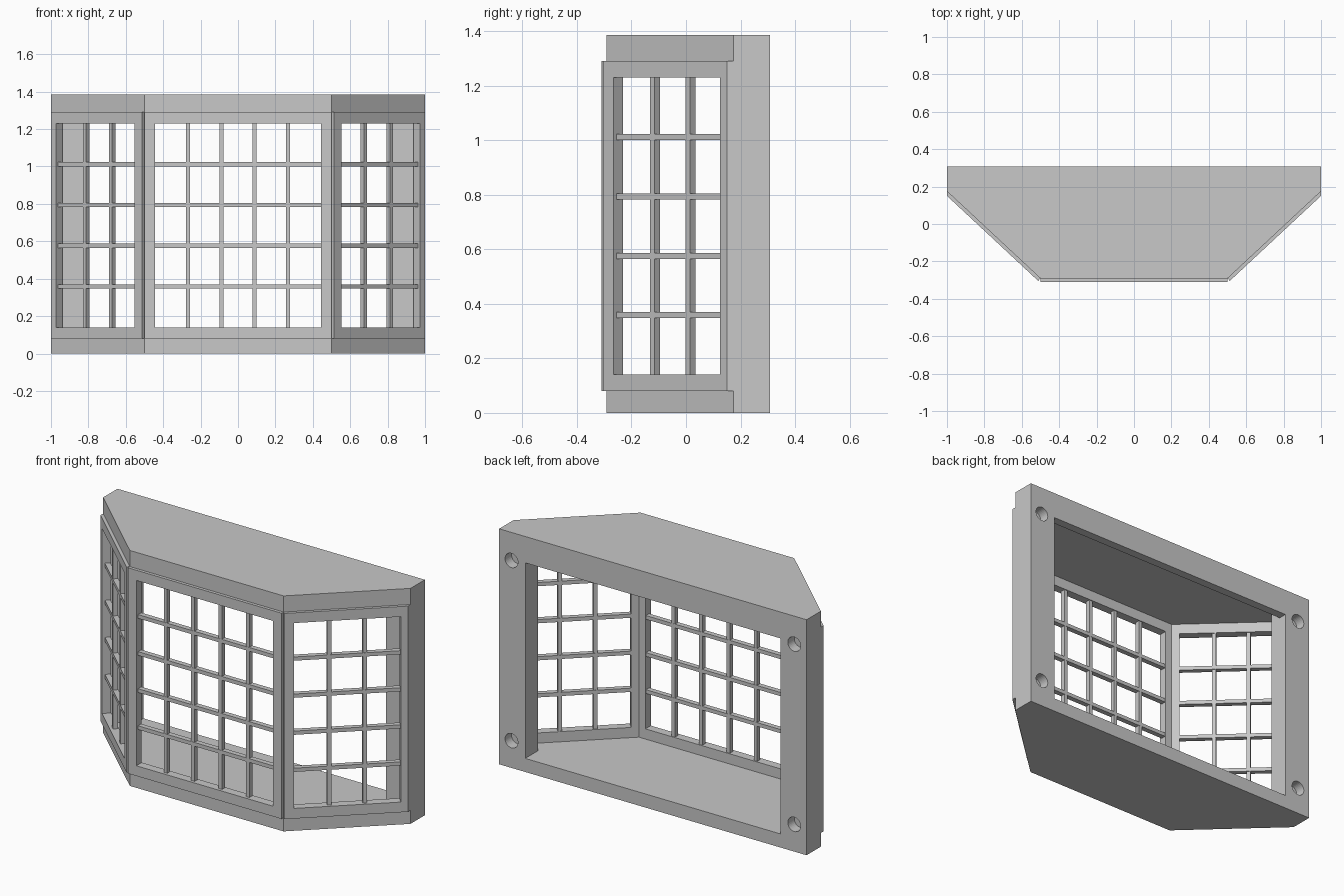
import bpy, bmesh, math
from mathutils import Vector

if "Cube" in bpy.data.objects:
    bpy.data.objects.remove(bpy.data.objects["Cube"])

grey = bpy.data.materials.new("light_grey")
grey.diffuse_color = (0.58, 0.58, 0.58, 1)
grey.use_nodes = True
grey.node_tree.nodes["Principled BSDF"].inputs["Base Color"].default_value = grey.diffuse_color

FLOOR, CEIL, TOP = 0.08, 1.29, 1.385      # slab levels
BACK, SIDE, FRONT = 0.308, 0.175, -0.291  # footprint depths
OUT, INN = -0.018, 0.032                  # frame depth outside / inside footprint line
STILE, RAIL, BAR = 0.055, 0.06, 0.022     # frame and glazing bar widths


def add_prism(bm, pts, z0, z1):
    """Extrude a plan outline between two heights."""
    lo = [bm.verts.new((x, y, z0)) for x, y in pts]
    hi = [bm.verts.new((x, y, z1)) for x, y in pts]
    n = len(pts)
    faces = [bm.faces.new(lo[::-1]), bm.faces.new(hi)]
    for i in range(n):
        j = (i + 1) % n
        faces.append(bm.faces.new((lo[i], lo[j], hi[j], hi[i])))
    bmesh.ops.recalc_face_normals(bm, faces=faces)


def make(name, prisms):
    bm = bmesh.new()
    for p in prisms:
        add_prism(bm, *p)
    me = bpy.data.meshes.new(name)
    bm.to_mesh(me)
    bm.free()
    me.materials.append(grey)
    ob = bpy.data.objects.new(name, me)
    bpy.context.collection.objects.link(ob)
    return ob


def rect(x0, x1, y0, y1):
    return [(x0, y0), (x1, y0), (x1, y1), (x0, y1)]


def window(name, a, b, panes, clip_x=None, flip=1):
    """Framed window running along the plan line a to b, with five rows of panes."""
    a, b = Vector(a), Vector(b)
    L = (b - a).length
    t = (b - a) / L
    n = Vector((-t.y, t.x))

    def plan(corners):
        return [((a + t * s + n * d).x * flip, (a + t * s + n * d).y) for s, d in corners]

    def end(d):
        return L if clip_x is None else (clip_x - a.x - n.x * d) / t.x

    s0, s1 = STILE, L - STILE
    z0, z1 = FLOOR + RAIL, CEIL - RAIL
    parts = [
        (plan(rect(0, s0, OUT, INN)), FLOOR, CEIL),
        (plan([(s1, OUT), (end(OUT), OUT), (end(INN), INN), (s1, INN)]), FLOOR, CEIL),
        (plan(rect(s0, s1, OUT, INN)), FLOOR, z0),
        (plan(rect(s0, s1, OUT, INN)), z1, CEIL),
    ]
    # glazing bars
    d0, d1 = OUT + 0.016, INN - 0.004
    for i in range(1, panes):
        s = s0 + (s1 - s0) * i / panes
        parts.append((plan(rect(s - BAR / 2, s + BAR / 2, d0 + 0.001, d1 - 0.001)), z0, z1))
    for i in range(1, 5):
        z = z0 + (z1 - z0) * i / 5
        parts.append((plan(rect(s0, s1, d0, d1)), z - BAR / 2, z + BAR / 2))
    return make(name, parts)


# floor and roof slabs
outline = [(-1, BACK), (-1, SIDE), (-0.5, FRONT), (0.5, FRONT), (1, SIDE), (1, BACK)]
make("floor_slab", [(outline, 0, FLOOR)])
make("roof_slab", [(outline, CEIL, TOP)])

# windows
window("front_window", (-0.5, FRONT), (0.5, FRONT), 5)
window("right_window", (0.5, FRONT), (1, SIDE), 3, clip_x=1)
window("left_window", (0.5, FRONT), (1, SIDE), 3, clip_x=1, flip=-1)

# lintel across the open back
make("back_lintel", [(rect(-0.83, 0.83, BACK - 0.05, BACK), CEIL - RAIL, CEIL)])

# back posts with blind fixing holes
for side, sx in (("right", 1), ("left", -1)):
    post = make(side + "_post", [(rect(min(0.83 * sx, sx), max(0.83 * sx, sx), 0.19, BACK), FLOOR, CEIL)])
    for z in (0.16, 1.22):
        bpy.ops.mesh.primitive_cylinder_add(vertices=32, radius=0.042, depth=0.12,
                                            location=(0.92 * sx, BACK, z),
                                            rotation=(math.pi / 2, 0, 0))
        cutter = bpy.context.object
        cutter.name = side + "_hole_cutter"
        cutter.hide_render = True
        cutter.hide_set(True)
        mod = post.modifiers.new("fixing_hole", 'BOOLEAN')
        mod.operation = 'DIFFERENCE'
        mod.solver = 'EXACT'
        mod.object = cutter
